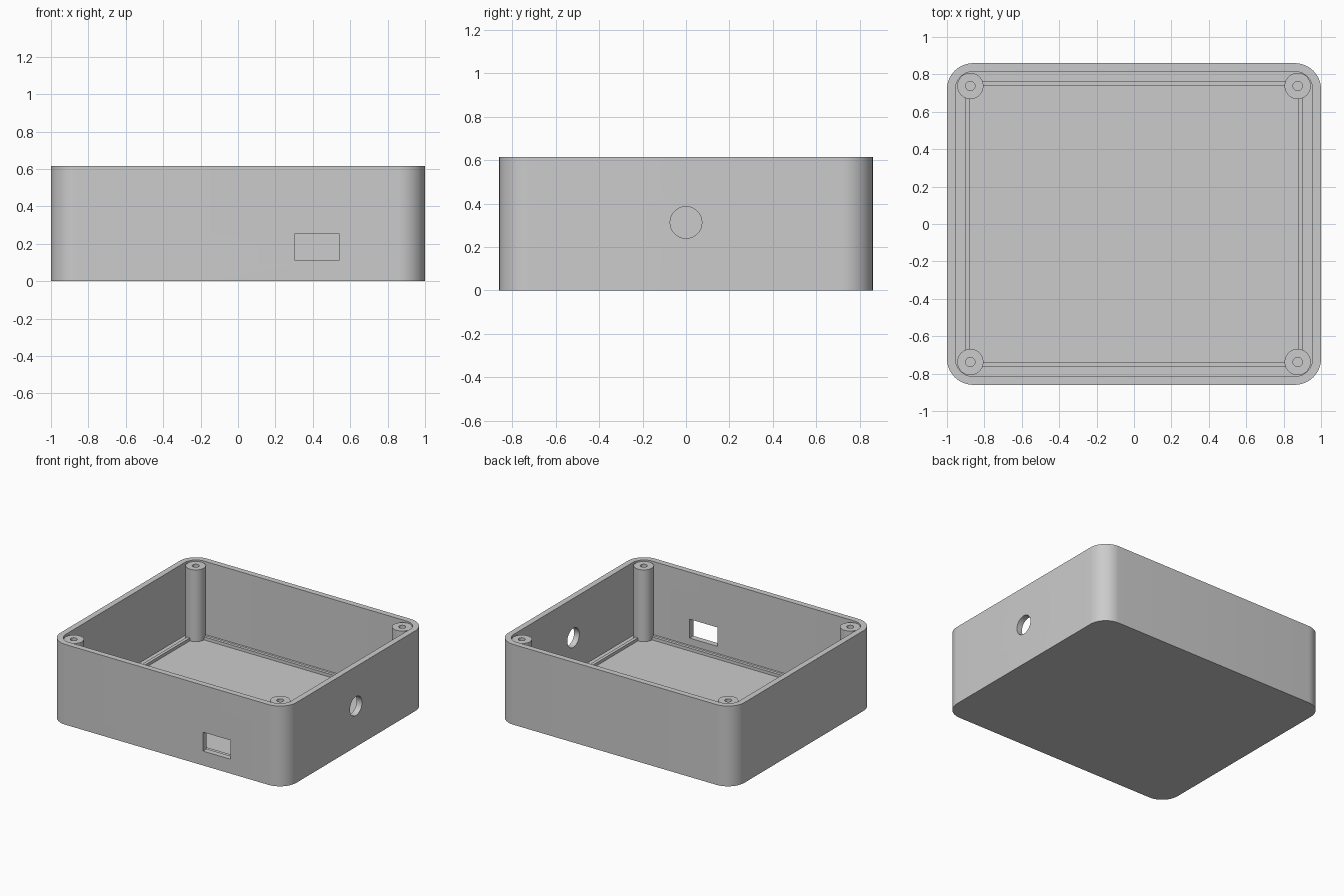
import bpy, bmesh
from math import cos, sin, pi, radians
from mathutils import Matrix

cube = bpy.data.objects.get("Cube")
if cube:
    bpy.data.objects.remove(cube, do_unlink=True)

grey = bpy.data.materials.new("light grey")
grey.use_nodes = True
grey.diffuse_color = (0.6, 0.6, 0.6, 1)
grey.node_tree.nodes["Principled BSDF"].inputs["Base Color"].default_value = grey.diffuse_color


def finish(name, bm):
    bmesh.ops.recalc_face_normals(bm, faces=bm.faces)
    mesh = bpy.data.meshes.new(name)
    bm.to_mesh(mesh)
    bm.free()
    mesh.materials.append(grey)
    obj = bpy.data.objects.new(name, mesh)
    bpy.context.collection.objects.link(obj)
    return obj


def rounded_prism(name, hx, hy, r, z0, z1, steps=12):
    """Upright block with rounded vertical corners."""
    bm = bmesh.new()
    loop = []
    for i, (sx, sy) in enumerate([(1, 1), (-1, 1), (-1, -1), (1, -1)]):
        for k in range(steps + 1):
            a = (i + k / steps) * pi / 2
            loop.append(bm.verts.new((sx * (hx - r) + r * cos(a),
                                      sy * (hy - r) + r * sin(a), z0)))
    face = bm.faces.new(loop)
    top = bmesh.ops.extrude_face_region(bm, geom=[face])["geom"]
    bmesh.ops.translate(bm, vec=(0, 0, z1 - z0),
                        verts=[v for v in top if isinstance(v, bmesh.types.BMVert)])
    return finish(name, bm)


def cylinder(name, r, depth, centre, axis="Z", sides=48):
    bm = bmesh.new()
    turn = Matrix.Rotation(pi / 2, 4, "Y") if axis == "X" else Matrix()
    bmesh.ops.create_cone(bm, cap_ends=True, segments=sides, radius1=r, radius2=r,
                          depth=depth, matrix=Matrix.Translation(centre) @ turn)
    return finish(name, bm)


def block(name, size, centre):
    bm = bmesh.new()
    bmesh.ops.create_cube(bm, size=1, matrix=Matrix.Translation(centre) @ Matrix.Diagonal((*size, 1)))
    return finish(name, bm)


def cut(obj, *cutters):
    """Subtract the cutters, bake the result and discard them."""
    for c in cutters:
        c.hide_render = True
        mod = obj.modifiers.new("cut", "BOOLEAN")
        mod.operation = "DIFFERENCE"
        mod.solver = "EXACT"
        mod.object = c
    graph = bpy.context.evaluated_depsgraph_get()
    mesh = bpy.data.meshes.new_from_object(obj.evaluated_get(graph))
    obj.modifiers.clear()
    obj.data = mesh
    for c in cutters:
        bpy.data.objects.remove(c, do_unlink=True)
    return obj


HX, HY, HEIGHT, WALL, FLOOR = 1.0, 0.86, 0.615, 0.045, 0.055
parts = []

# Open tray with a window in the front and a round port in the +x side
shell = rounded_prism("enclosure_shell", HX, HY, 0.14, 0, HEIGHT)
cavity = rounded_prism("cavity_cutter", HX - WALL, HY - WALL, 0.095, FLOOR, HEIGHT + 0.1)
window = block("window_cutter", (0.235, 0.2, 0.145), (0.4225, -HY, 0.1825))
port = cylinder("port_cutter", 0.073, 0.2, (HX, 0, 0.313), "X")
parts.append(cut(shell, cavity, window, port))

# Low raised frame on the floor
frame = rounded_prism("floor_ridge", 0.9, 0.762, 0.01, FLOOR - 0.02, FLOOR + 0.023, 2)
opening = rounded_prism("ridge_cutter", 0.876, 0.738, 0.01, 0, 0.2, 2)
parts.append(cut(frame, opening))

# Corner screw posts with blind pilot holes
for side, sx in (("left", 1), ("right", -1)):
    for end, sy in (("front", -1), ("back", 1)):
        x, y = sx * 0.875, sy * 0.738
        base, top = FLOOR - 0.02, HEIGHT - 0.01
        post = cylinder(f"screw_post_{end}_{side}", 0.07, top - base, (x, y, (base + top) / 2))
        hole = cylinder("pilot_cutter", 0.025, 0.8, (x, y, top), sides=24)
        parts.append(cut(post, hole))

# Smooth rounded corners, crisp edges
bpy.ops.object.select_all(action="DESELECT")
for obj in parts:
    obj.select_set(True)
bpy.context.view_layer.objects.active = parts[0]
bpy.ops.object.shade_smooth_by_angle(angle=radians(30))
